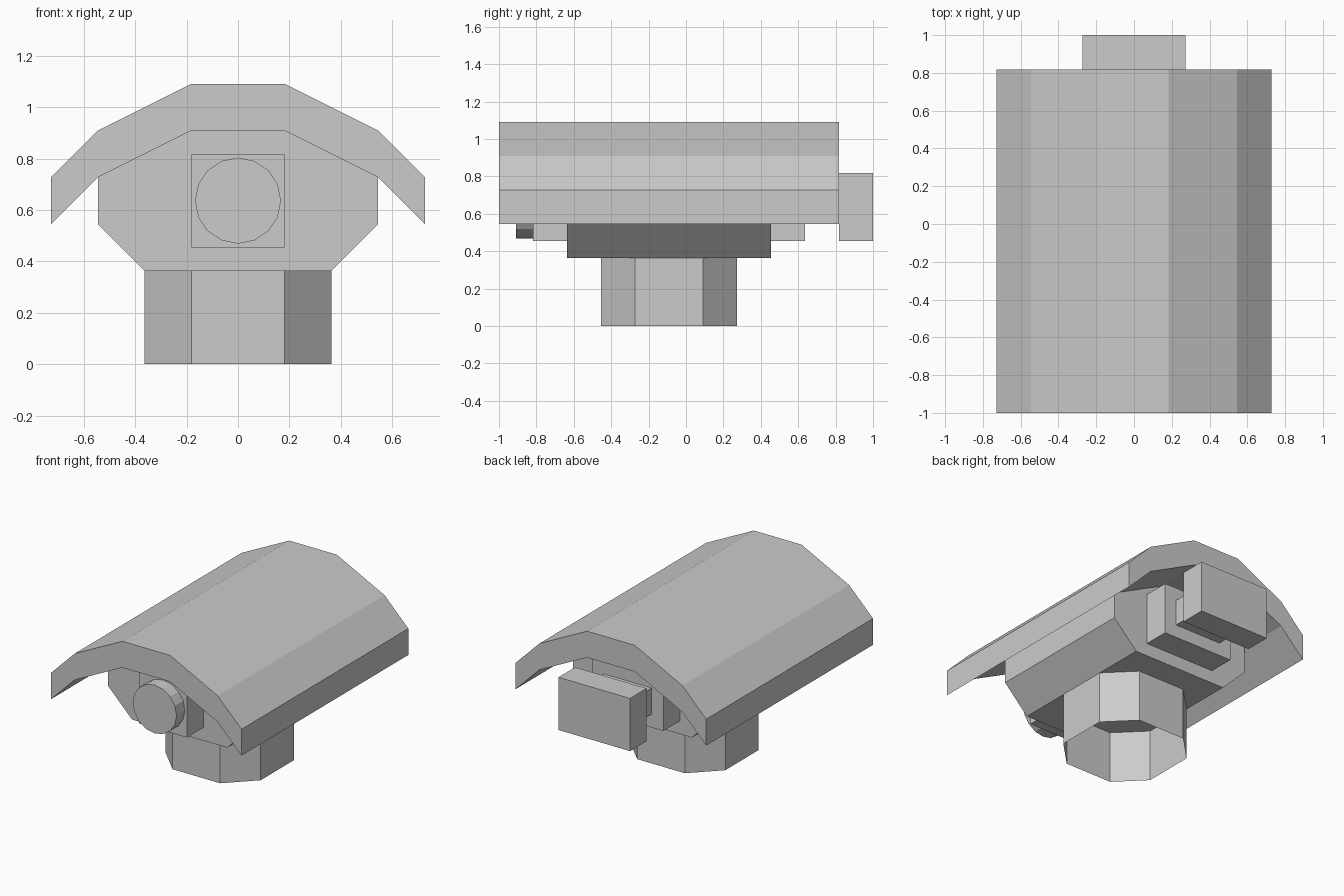
import bpy, bmesh, math

if "Cube" in bpy.data.objects:
    bpy.data.objects.remove(bpy.data.objects["Cube"])

U = 1 / 11  # modelling grid step


def make_object(name, bm):
    bmesh.ops.recalc_face_normals(bm, faces=bm.faces)
    mesh = bpy.data.meshes.new(name)
    bm.to_mesh(mesh)
    bm.free()
    obj = bpy.data.objects.new(name, mesh)
    bpy.context.collection.objects.link(obj)
    return obj


def extrude_y(name, profile, y0, y1):
    """Solid from an (x, z) outline, swept from y0 to y1, in grid steps."""
    bm = bmesh.new()
    face = bm.faces.new([bm.verts.new((x * U, y0 * U, z * U)) for x, z in profile])
    swept = bmesh.ops.extrude_face_region(bm, geom=[face], use_keep_orig=True)
    moved = [v for v in swept["geom"] if isinstance(v, bmesh.types.BMVert)]
    bmesh.ops.translate(bm, vec=(0, (y1 - y0) * U, 0), verts=moved)
    return make_object(name, bm)


def mirrored(half):
    """Close a right-hand half outline with its left-hand mirror."""
    return half + [(-x, z) for x, z in reversed(half)]


def block(name, half_width, z0, z1, y0, y1):
    return extrude_y(name, mirrored([(half_width, z0), (half_width, z1)]), y0, y1)


# Angled roof shell with constant vertical thickness
extrude_y("roof", [(-8, 6), (-8, 8), (-6, 10), (-2, 12), (2, 12), (6, 10), (8, 8),
                   (8, 6), (6, 8), (2, 10), (-2, 10), (-6, 8)], -11, 9)

# Main body tucked under the roof
extrude_y("body", mirrored([(4, 4), (6, 6), (6, 8), (2, 10)]), -7, 5)

# Front mount and round lens
block("front_mount", 2, 5, 9, -9, -7)
r = 1.84
lens = [(r * math.cos(i * math.tau / 16), 7 + r * math.sin(i * math.tau / 16))
        for i in range(16)]
extrude_y("lens", lens, -10, -9)

# Rear mount, neck and end block
block("rear_mount", 3, 5, 9, 5, 7)
block("rear_neck", 2, 6, 8, 7, 9)
block("rear_block", 3, 5, 9, 9, 11)

# Hollow eight-sided pedestal, open underneath
bm = bmesh.new()
ring = [(4, -2), (4, 2), (2, 4), (-2, 4), (-4, 2), (-4, -2), (-2, -4), (2, -4)]
low, high = [[bm.verts.new((x * U, (y - 1) * U, z * U)) for x, y in ring] for z in (0, 4)]
for i in range(8):
    j = (i + 1) % 8
    bm.faces.new((low[i], low[j], high[j], high[i]))
make_object("pedestal", bm)
